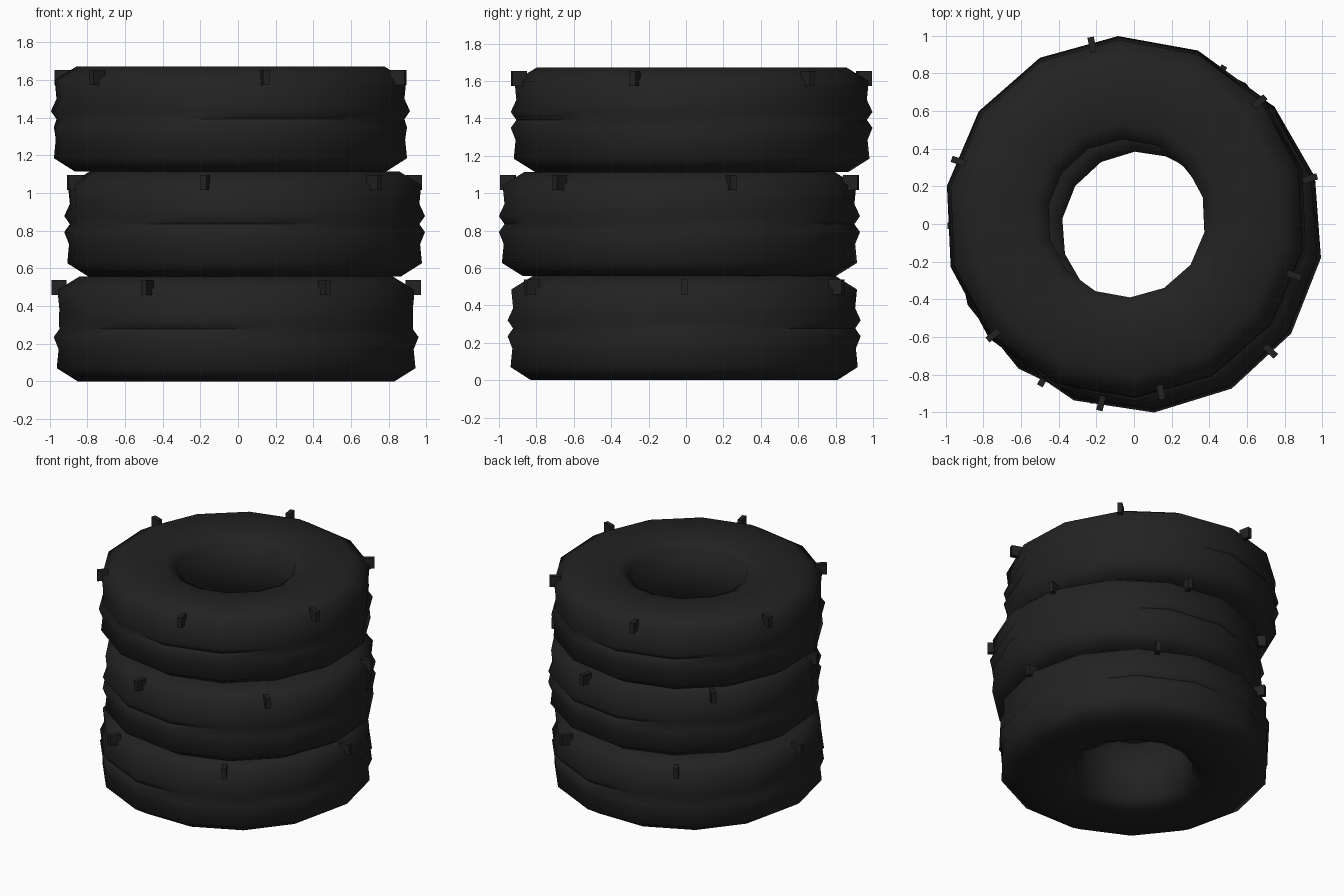
import bpy
import bmesh
from math import cos, sin, pi, radians
from mathutils import Matrix, Vector

cube = bpy.data.objects.get("Cube")
if cube:
    bpy.data.objects.remove(cube, do_unlink=True)


def make_material(name, color):
    mat = bpy.data.materials.new(name)
    mat.use_nodes = True
    mat.diffuse_color = color
    mat.node_tree.nodes["Principled BSDF"].inputs["Base Color"].default_value = color
    return mat


RUBBER = make_material("black rubber", (0.016, 0.016, 0.016, 1))
SIDES = 14
LUGS = 6
TIRE_HEIGHT = 0.557


def finish(bm, name, location, turn, smooth):
    bmesh.ops.recalc_face_normals(bm, faces=bm.faces)
    mesh = bpy.data.meshes.new(name)
    bm.to_mesh(mesh)
    bm.free()
    mesh.materials.append(RUBBER)
    obj = bpy.data.objects.new(name, mesh)
    obj.location = location
    obj.rotation_euler.z = turn
    bpy.context.collection.objects.link(obj)
    if smooth:
        bpy.ops.object.select_all(action="DESELECT")
        obj.select_set(True)
        bpy.context.view_layer.objects.active = obj
        bpy.ops.object.shade_smooth_by_angle(angle=radians(65))
    return obj


def section(i):
    """Closed tire cross-section (radius, height) at one spoke."""
    # Two tread ridges, merging into one at opposite spokes
    upper = 0.94 if i % 7 == 0 else 0.968
    lower = 0.952 if i % 7 == 5 else 0.968
    return [
        (0.42, 0.05), (0.5, 0.01), (0.62, 0), (0.84, 0),
        (0.952, 0.07), (0.942, 0.17), (lower, 0.235), (0.938, 0.277),
        (upper, 0.32), (0.938, 0.385), (0.948, 0.485),
        (0.83, TIRE_HEIGHT), (0.62, TIRE_HEIGHT), (0.5, 0.545), (0.42, 0.507),
    ]


def add_tire(name, location, turn):
    bm = bmesh.new()
    rings = []
    for i in range(SIDES):
        a = 2 * pi * i / SIDES
        rings.append([bm.verts.new((r * cos(a), r * sin(a), z)) for r, z in section(i)])
    for i, ring in enumerate(rings):
        after = rings[(i + 1) % SIDES]
        for j in range(len(ring)):
            k = (j + 1) % len(ring)
            bm.faces.new((ring[j], after[j], after[k], ring[k]))
    finish(bm, name, location, turn, True)


def add_lugs(name, location, turn):
    # Small radial blocks around the upper shoulder
    bm = bmesh.new()
    for i in range(LUGS):
        matrix = (Matrix.Rotation(2 * pi * i / LUGS, 4, "Z")
                  @ Matrix.Translation(Vector((0.94, 0, 0.499)))
                  @ Matrix.Diagonal((0.08, 0.034, 0.08, 1)))
        bmesh.ops.create_cube(bm, size=1, matrix=matrix)
    finish(bm, name, location, turn, False)


# Three stacked tires, each shifted and turned a little
STACK = [
    ("bottom", -0.01, -0.01, 0),
    ("middle", 0.035, -0.035, 17.1),
    ("top", -0.04, 0.03, 41.2),
]
for level, (label, x, y, degrees) in enumerate(STACK):
    place = (x, y, level * TIRE_HEIGHT)
    add_tire(label + "_tire", place, radians(degrees))
    add_lugs(label + "_tread_lugs", place, radians(degrees))
